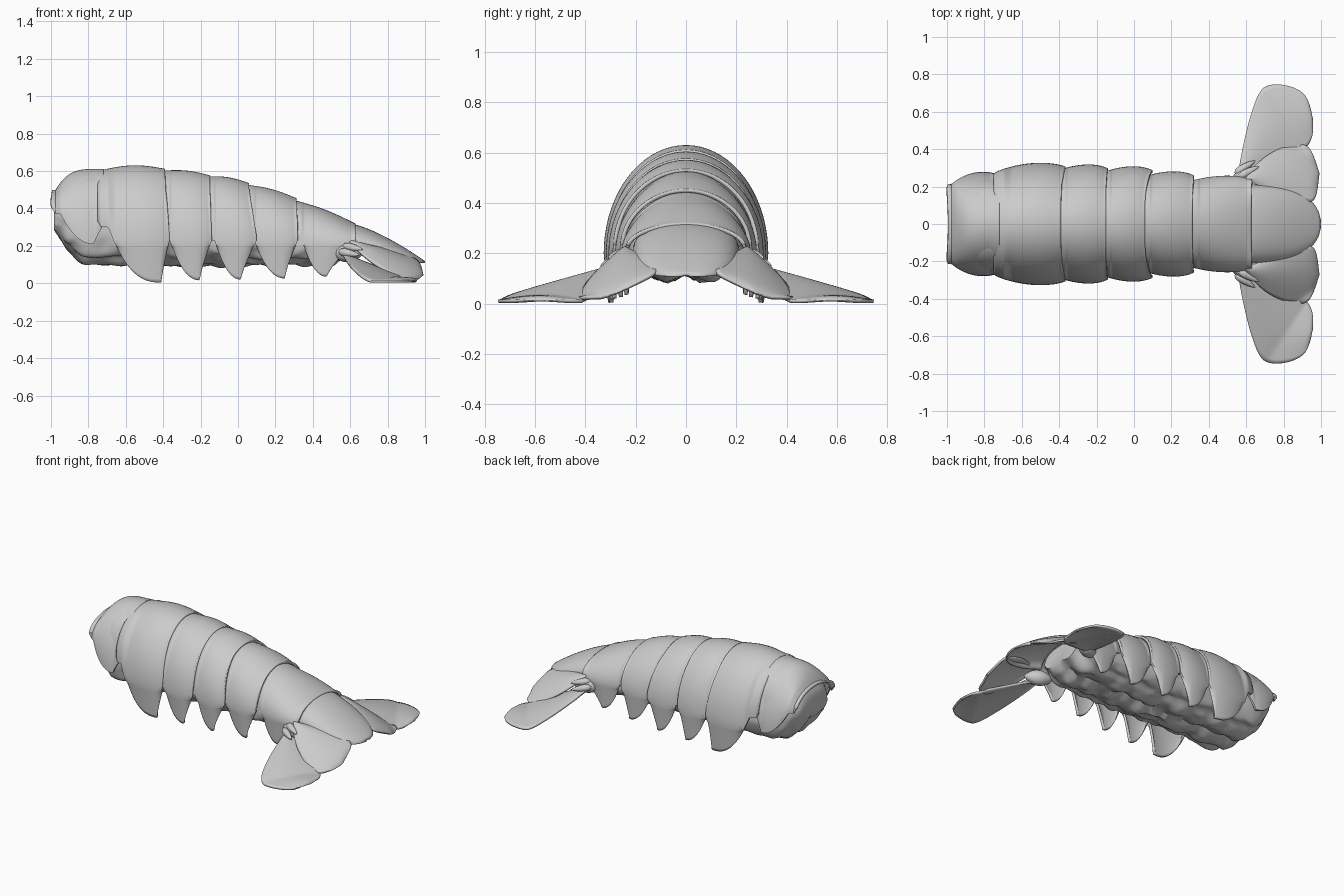
import bpy, math
from mathutils import Vector, noise

cube = bpy.data.objects.get("Cube")
if cube:
    bpy.data.objects.remove(cube)

shell_grey = bpy.data.materials.new("shell_grey")
shell_grey.use_nodes = True
GREY = (0.6, 0.6, 0.6, 1)
shell_grey.diffuse_color = GREY
shell_grey.node_tree.nodes["Principled BSDF"].inputs["Base Color"].default_value = GREY


def grid(name, rows, closed=False, thickness=0, offset=0, mirror=False):
    """Skin rows of points; closed rows become a capped tube."""
    count = len(rows[0])
    verts = [point for row in rows for point in row]
    faces = []
    for i in range(len(rows) - 1):
        for j in range(count if closed else count - 1):
            k = (j + 1) % count
            faces.append((i * count + j, (i + 1) * count + j, (i + 1) * count + k, i * count + k))
    if closed:
        faces += [tuple(range(count)), tuple(reversed(range(len(verts) - count, len(verts))))]
    mesh = bpy.data.meshes.new(name)
    mesh.from_pydata(verts, [], faces)
    mesh.materials.append(shell_grey)
    obj = bpy.data.objects.new(name, mesh)
    bpy.context.collection.objects.link(obj)
    if thickness:
        solid = obj.modifiers.new("thickness", 'SOLIDIFY')
        solid.thickness, solid.offset = thickness, offset
    if mirror:
        copy = obj.modifiers.new("mirror", 'MIRROR')
        copy.use_axis = (False, True, False)
    bpy.context.view_layer.objects.active = obj
    obj.select_set(True)
    bpy.ops.object.shade_smooth_by_angle(angle=math.radians(45))
    obj.select_set(False)


def arch(x, top, width, bottom, tuck=1.0):
    """One cross-section: straight skirt, elliptical back, straight skirt."""
    spring = max(0.2, bottom)
    half = []
    for k in range(10):
        t = k / 10
        half.append((width * (0.95 + 0.05 * t) * tuck, bottom + (spring - bottom) * t))
    for k in range(19):
        angle = math.pi / 2 * k / 18
        half.append((width * math.cos(angle) * tuck,
                     spring + (top - spring) * math.sin(angle) * tuck))
    return [(x, y, z) for y, z in half] + [(x, -y, z) for y, z in reversed(half[:-1])]


def plate(name, start, back, skirt_back, top_front, top_back, width, tip_x, tip_z,
          front_z=0.23, rear_z=0.23, pinch=0.03, hump=0.012, steep=1, sweep=2.2):
    """Arched shell plate whose skirt sweeps back to a pointed tip."""
    rows = []
    span, top_share = skirt_back - start, (back - start) / (skirt_back - start)
    skirt_front = start + 0.1 * span
    for i in range(49):
        t = i / 48
        x = start + span * t
        top = top_back + (top_front - top_back) * (1 - t) ** steep + hump * math.sin(math.pi * t)
        wide = width - pinch * (1 - t) ** 3 - 0.025 * t ** 5
        if x < tip_x:
            s = min(1, (tip_x - x) / (tip_x - skirt_front))
            low = tip_z + (front_z - tip_z) * s ** sweep
        else:
            low = tip_z + (rear_z - tip_z) * ((x - tip_x) / (skirt_back - tip_x)) ** 0.8
        if i == 0:
            # lip hidden beneath the plate ahead
            rows.append(arch(x - 0.02, top, wide, low + 0.03, tuck=0.96 if steep == 1 else 1))
        # the back of the arch ends before its skirt does
        rows.append([(start + (px - start) * (top_share + (1 - top_share)
                      * max(0, min(1, 2 - 4 * pz))), py, pz)
                     for px, py, pz in arch(x, top, wide, low)])
    grid(name, rows, thickness=0.016, offset=1)


plate("front_plate", -0.975, -0.72, -0.72, 0.5, 0.612, 0.285, -0.77, 0.21,
      front_z=0.37, rear_z=0.31, pinch=0.07, hump=0, steep=4)
plate("plate_1", -0.73, -0.39, -0.365, 0.605, 0.612, 0.332, -0.41, 0.004,
      front_z=0.3, pinch=0.05, hump=0.022, sweep=2.6)
plate("plate_2", -0.39, -0.15, -0.14, 0.603, 0.577, 0.322, -0.205, 0.016)
plate("plate_3", -0.15, 0.06, 0.1, 0.572, 0.535, 0.312, 0.015, 0.02)
plate("plate_4", 0.06, 0.31, 0.32, 0.525, 0.455, 0.285, 0.25, 0.026)
plate("plate_5", 0.31, 0.62, 0.63, 0.442, 0.32, 0.262, 0.475, 0.035)

# Lumpy flesh filling the shell, rounded at both ends
rows = []
for i in range(111):
    x = -0.985 + 1.585 * i / 110
    nose, tail = max(0, (-0.75 - x) / 0.235), max(0, (x - 0.45) / 0.15)
    top = 0.59 - 0.17 * nose ** 3 - 0.3 * max(0, (x + 0.6) / 1.2) ** 1.5
    low = 0.095 + 0.2 * nose ** 2.5 + 0.07 * tail ** 2
    wide = 0.255 - 0.11 * nose ** 3 - 0.06 * max(0, x) - 0.06 * tail ** 2
    middle, row = low + (top - low) * 0.42, []
    for k in range(80):
        angle = math.pi * k / 40
        c, s = math.cos(angle), math.sin(angle)
        y = wide * math.copysign(abs(c) ** 0.75, c)
        z = middle + (s * (top - middle) if s > 0 else -abs(s) ** 0.75 * (middle - low))
        if s < 0.2:
            lump = noise.noise(Vector((x * 11, y * 15, z * 15)))
            y += 0.012 * lump
            z += 0.024 * lump
        if s < -0.3:
            # long grooves along the belly
            z += 0.03 * math.exp(-(y / 0.035) ** 2)
            z += 0.018 * math.exp(-((abs(y) - 0.16) / 0.025) ** 2)
        row.append((x, y, z))
    rows.append(row)
grid("flesh", rows, closed=True)

# Central tail fan blade
rows = []
for i in range(31):
    u = i / 30
    top = 0.315 - 0.2 * u ** 1.4
    edge = 0.108 + 0.1 * (1 - u) ** 1.5
    wide = 0.205 * math.sqrt(1.005 - u ** 3)
    row = []
    for k in range(25):
        angle = math.pi / 2 * (k / 12 - 1)
        row.append((0.59 + 0.405 * u, wide * math.sin(angle),
                    edge + (top - edge) * max(0, math.cos(angle)) ** 0.8))
    rows.append(row)
grid("tail_blade", rows, thickness=0.012)


def along(points, u):
    """Smooth position on a path through evenly spaced points."""
    last = len(points) - 1
    i = min(int(u * last), last - 1)
    t = u * last - i
    before, a, b, after = (Vector(points[min(max(i + k, 0), last)]) for k in (-1, 0, 1, 2))
    return a + 0.5 * t * (b - before + t * (2 * before - 5 * a + 4 * b - after
                                            + t * (3 * (a - b) + after - before)))


def fan(name, outer, inner, plane, bulge, floor):
    """Side fan blade lying on a tilted plane between two edges."""
    rows = []
    for i in range(33):
        u, row = 0.003 + 0.994 * i / 32, []
        a, b = along(outer, u), along(inner, u)
        for k in range(17):
            v = k / 16
            x, y = a.lerp(b, v)
            z = max(plane[0] + plane[1] * x + plane[2] * y, floor)
            z += bulge * math.sin(math.pi * v) * math.sin(math.pi * u) ** 0.6
            row.append((x, y, z))
        rows.append(row)
    grid(name, rows, thickness=0.014, mirror=True)


fan("inner_fans",
    [(0.6, 0.24), (0.65, 0.31), (0.73, 0.375), (0.83, 0.415), (0.93, 0.41), (0.985, 0.27)],
    [(0.6, 0.24), (0.68, 0.2), (0.78, 0.15), (0.88, 0.125), (0.96, 0.13), (0.985, 0.27)],
    (0.577, -0.42, -0.45), 0.03, 0.022)
fan("outer_fans",
    [(0.56, 0.27), (0.585, 0.42), (0.63, 0.6), (0.69, 0.725), (0.8, 0.742), (0.91, 0.69), (0.95, 0.56)],
    [(0.56, 0.27), (0.65, 0.27), (0.76, 0.32), (0.86, 0.37), (0.92, 0.41), (0.95, 0.47), (0.95, 0.56)],
    (0.37, -0.3, -0.2), 0.02, 0.01)


def spindle(name, start, end, radius, power):
    """Rounded or pointed lump between two points."""
    a, b = Vector(start), Vector(end)
    side = (b - a).cross(Vector((0, 0, 1))).normalized()
    up = side.cross(b - a).normalized()
    rows = []
    for i in range(13):
        t = 0.01 + 0.98 * i / 12
        r = radius * math.sin(math.pi * t ** power) ** 0.7
        ring = [math.pi * k / 8 for k in range(16)]
        rows.append([a.lerp(b, t) + side * r * math.cos(q) + up * r * math.sin(q) for q in ring])
    grid(name, rows, closed=True, mirror=True)


# Fan hinges and their short spines
spindle("fan_hinges", (0.5, 0.2, 0.16), (0.67, 0.28, 0.165), 0.05, 1)
spindle("upper_hinge_spines", (0.56, 0.25, 0.2), (0.67, 0.31, 0.18), 0.022, 0.6)
spindle("lower_hinge_spines", (0.54, 0.27, 0.17), (0.65, 0.34, 0.15), 0.022, 0.6)
